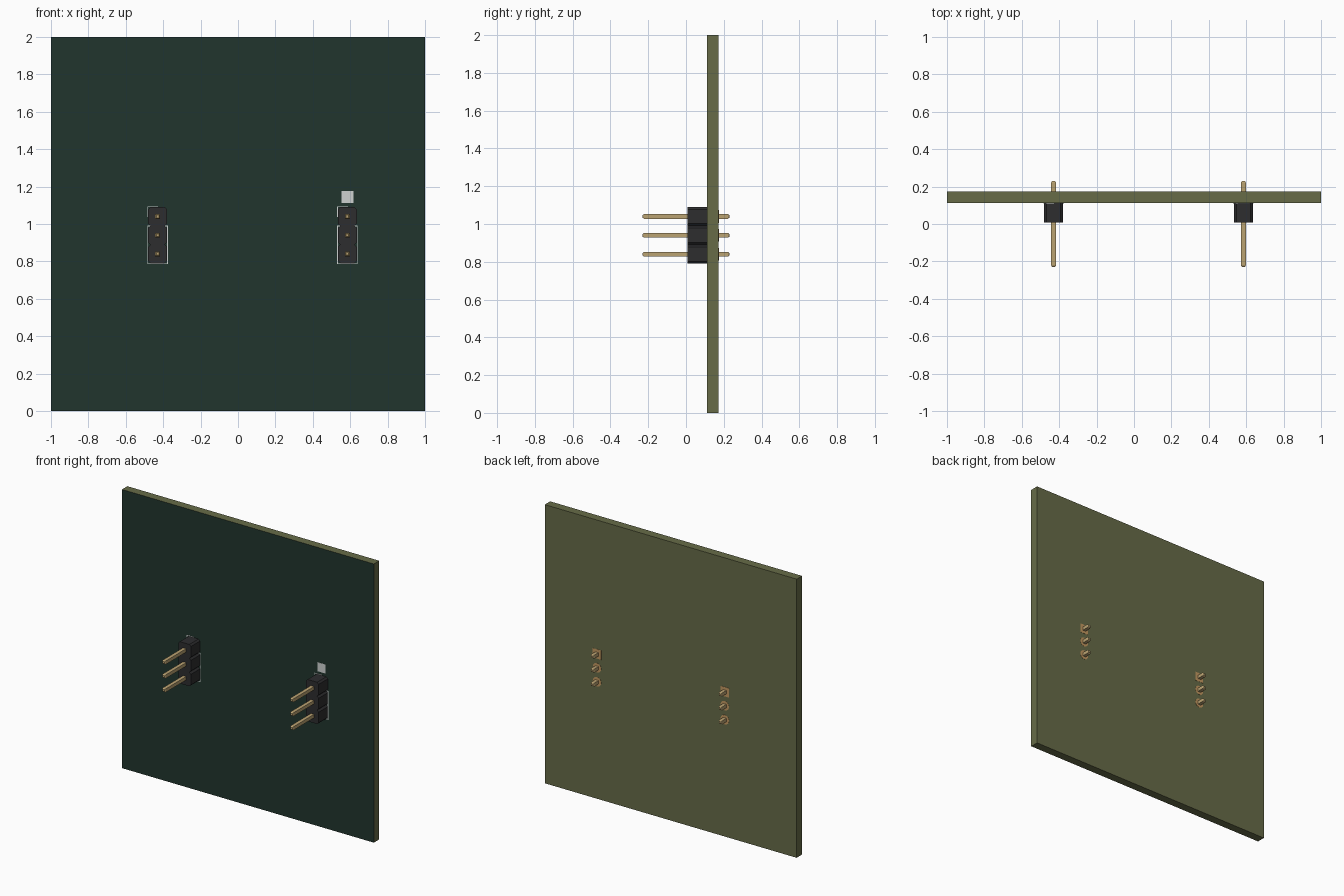
import bpy, bmesh, math

if "Cube" in bpy.data.objects:
    bpy.data.objects.remove(bpy.data.objects["Cube"], do_unlink=True)


def material(name, rgb):
    m = bpy.data.materials.new(name)
    m.use_nodes = True
    col = (*rgb, 1.0)
    m.diffuse_color = col
    bsdf = next(n for n in m.node_tree.nodes if n.type == "BSDF_PRINCIPLED")
    bsdf.inputs["Base Color"].default_value = col
    bsdf.inputs["Roughness"].default_value = 0.6
    return m


GREEN = material("dark green mask", (0.015, 0.036, 0.027))
OLIVE = material("olive laminate", (0.135, 0.148, 0.064))
BLACK = material("black plastic", (0.026, 0.026, 0.028))
GOLD = material("pin gold", (0.50, 0.37, 0.17))
COPPER = material("pad copper", (0.55, 0.32, 0.12))
WHITE = material("white print", (0.62, 0.65, 0.64))

FRONT, BACK = 0.112, 0.173      # board faces along y
PITCH, TOP_PIN_Z = 0.1, 1.04


def finish(name, bm, *mats):
    bmesh.ops.recalc_face_normals(bm, faces=bm.faces)
    mesh = bpy.data.meshes.new(name)
    bm.to_mesh(mesh)
    bm.free()
    for m in mats:
        mesh.materials.append(m)
    ob = bpy.data.objects.new(name, mesh)
    bpy.context.collection.objects.link(ob)
    return ob


def loft(bm, sections):
    """Skin a list of (y, [(x, z), ...]) outlines and cap both ends."""
    rings = [[bm.verts.new((x, y, z)) for x, z in pts] for y, pts in sections]
    n = len(rings[0])
    for a, b in zip(rings, rings[1:]):
        for i in range(n):
            j = (i + 1) % n
            bm.faces.new((a[i], a[j], b[j], b[i]))
    bm.faces.new(rings[0])
    bm.faces.new(rings[-1])


def rect(x0, x1, z0, z1):
    return [(x0, z0), (x1, z0), (x1, z1), (x0, z1)]


def square(x, z, r):
    return rect(x - r, x + r, z - r, z + r)


def octagon(x, z, r, c):
    k = r - c
    return [(x + a, z + b) for a, b in ((-k, -r), (k, -r), (r, -k), (r, k),
                                        (k, r), (-k, r), (-r, k), (-r, -k))]


def circle(x, z, r, n=32):
    return [(x + r * math.cos(math.tau * i / n), z + r * math.sin(math.tau * i / n))
            for i in range(n)]


# Board: laminate slab with a green front face
bm = bmesh.new()
loft(bm, [(FRONT, rect(-1, 1, 0, 2)), (BACK, rect(-1, 1, 0, 2))])
bmesh.ops.recalc_face_normals(bm, faces=bm.faces)
for f in bm.faces:
    f.material_index = 0 if f.normal.y < -0.5 else 1
finish("circuit_board", bm, GREEN, OLIVE)


def pin_header(side, x):
    body, pins, pads, lines = (bmesh.new() for _ in range(4))
    for i in range(3):
        z = TOP_PIN_Z - PITCH * i
        # Chamfered plastic cell
        cell = octagon(x, z, 0.05, 0.012)
        loft(body, [(0.008, cell), (FRONT - 0.001, cell)])
        # Square pin with tapered tips
        tip, full = square(x, z, 0.007), square(x, z, 0.0125)
        loft(pins, [(-0.23, tip), (-0.222, full), (0.222, full), (0.23, tip)])
        # Solder pad on the back: square for the first pin, round for the rest
        pad = square(x, z, 0.0335) if i == 0 else circle(x, z, 0.0335)
        loft(pads, [(BACK - 0.001, pad), (BACK + 0.0015, pad)])

    # Printed outline: box round the lower cells and a corner at the first pin
    w, h = 0.0524, 0.0024
    low, mid, high = TOP_PIN_Z - 0.2524, TOP_PIN_Z - 0.05, TOP_PIN_Z + w
    for x0, x1, z0, z1 in ((-w, w, low, low), (-w, w, mid, mid), (-w, -w, low, mid),
                           (w, w, low, mid), (-w, -w, TOP_PIN_Z, high),
                           (-w, 0, high, high)):
        strip = rect(x + x0 - h, x + x1 + h, z0 - h, z1 + h)
        loft(lines, [(FRONT - 0.0015, strip), (FRONT + 0.001, strip)])

    finish(side + "_header_housing", body, BLACK)
    finish(side + "_header_pins", pins, GOLD)
    finish(side + "_solder_pads", pads, COPPER)
    finish(side + "_printed_outline", lines, WHITE)


pin_header("right", -0.43)
pin_header("left", 0.585)

# Printed square above the left header
bm = bmesh.new()
patch = square(0.585, 1.144, 0.0325)
loft(bm, [(FRONT - 0.0015, patch), (FRONT + 0.001, patch)])
finish("printed_square", bm, WHITE)
